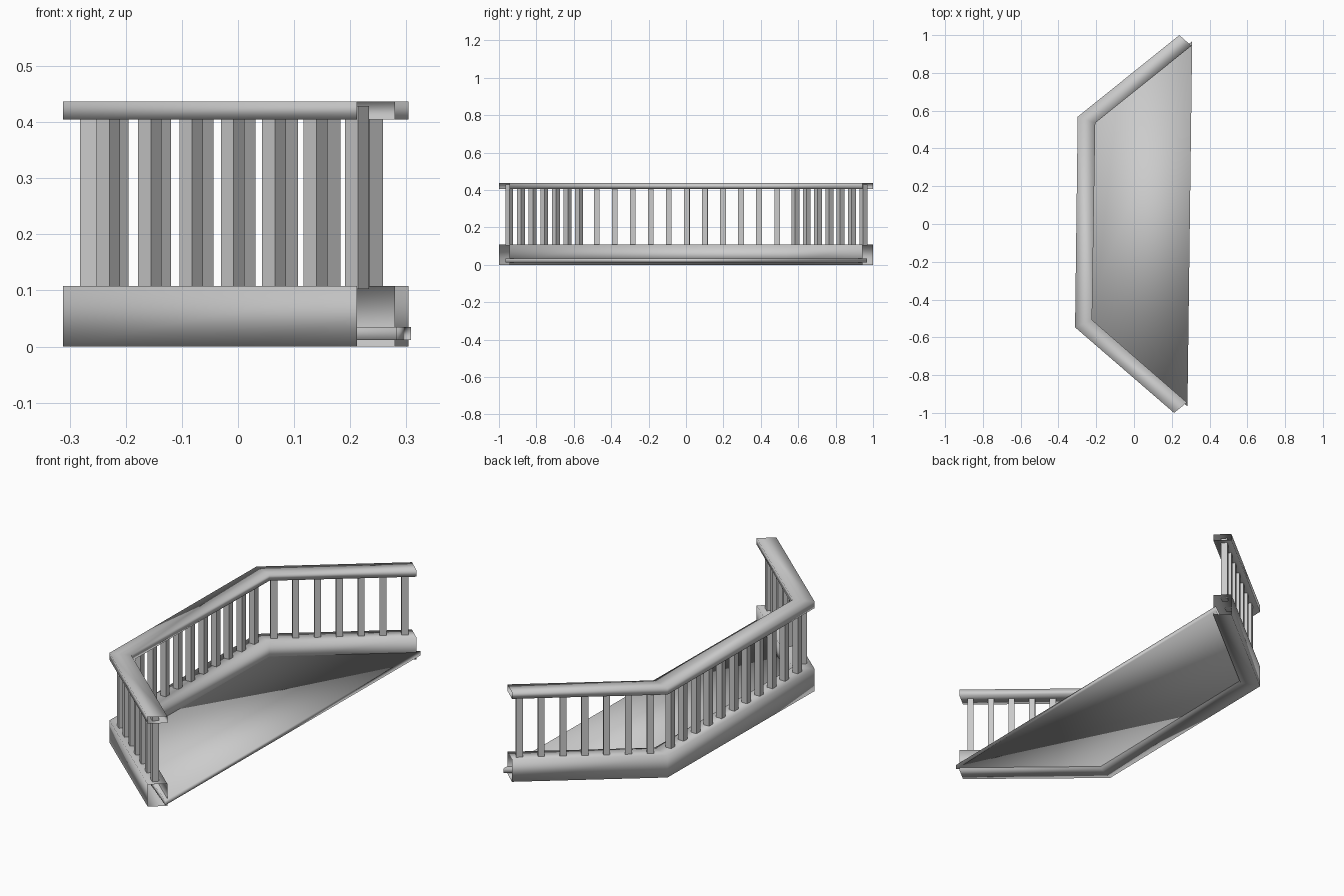
import bpy
from math import atan2, cos, sin

if "Cube" in bpy.data.objects:
    bpy.data.objects.remove(bpy.data.objects["Cube"])


def make_object(name, verts, faces):
    mesh = bpy.data.meshes.new(name)
    mesh.from_pydata(verts, [], faces)
    mesh.update()
    obj = bpy.data.objects.new(name, mesh)
    bpy.context.collection.objects.link(obj)
    return obj


def smooth(obj):
    for p in obj.data.polygons:
        p.use_smooth = True


# Plan outlines of the three-sided balcony edge
OUTER = [(0.24, 1.0), (-0.298, 0.568), (-0.312, -0.547), (0.212, -1.0)]
INNER = [(0.304, 0.943), (-0.205, 0.535), (-0.222, -0.508), (0.28, -0.945)]


def rail(name, z0, z1):
    """Hollow mitred rail with a rectangular section and open ends."""
    verts, faces = [], []
    for (ox, oy), (ix, iy) in zip(OUTER, INNER):
        verts += [(ox, oy, z0), (ox, oy, z1), (ix, iy, z1), (ix, iy, z0)]
    for s in range(len(OUTER) - 1):
        for k in range(4):
            a, b = 4 * s + k, 4 * s + (k + 1) % 4
            faces.append((a, b, b + 4, a + 4))
    smooth(make_object(name, verts, faces))


def prism(name, outline, z0, z1):
    """Closed upright prism; outline runs counter-clockwise."""
    n = len(outline)
    verts = [(x, y, z0) for x, y in outline] + [(x, y, z1) for x, y in outline]
    faces = [tuple(reversed(range(n))), tuple(range(n, 2 * n))]
    faces += [(i, (i + 1) % n, n + (i + 1) % n, n + i) for i in range(n)]
    return make_object(name, verts, faces)


def balusters(name, start, end, count, half=0.015):
    """Row of square posts turned to follow the rail."""
    ang = atan2(end[1] - start[1], end[0] - start[0])
    c, s = cos(ang) * half, sin(ang) * half
    for i in range(count):
        t = i / (count - 1)
        x = start[0] + (end[0] - start[0]) * t
        y = start[1] + (end[1] - start[1]) * t
        square = [(x - c + s, y - s - c), (x + c + s, y + s - c),
                  (x + c - s, y + s + c), (x - c - s, y - s + c)]
        prism(f"{name}_{i + 1}", square, 0.103, 0.429)


# Base kerb and handrail
rail("base_kerb", 0.0, 0.108)
rail("handrail", 0.405, 0.437)

# Floor slab, its edges tucked into the kerb
floor = prism("floor_slab", [(0.308, 0.967), (-0.255, 0.552),
                             (-0.268, -0.528), (0.283, -0.965)], 0.012, 0.035)
smooth(floor)

# Balusters on the two slanted sides and the long side
balusters("front_baluster", (-0.231, -0.571), (0.212, -0.945), 7)
balusters("long_side_baluster", (-0.266, -0.477), (-0.256, 0.487), 11)
balusters("back_baluster", (-0.216, 0.585), (0.237, 0.948), 7)
